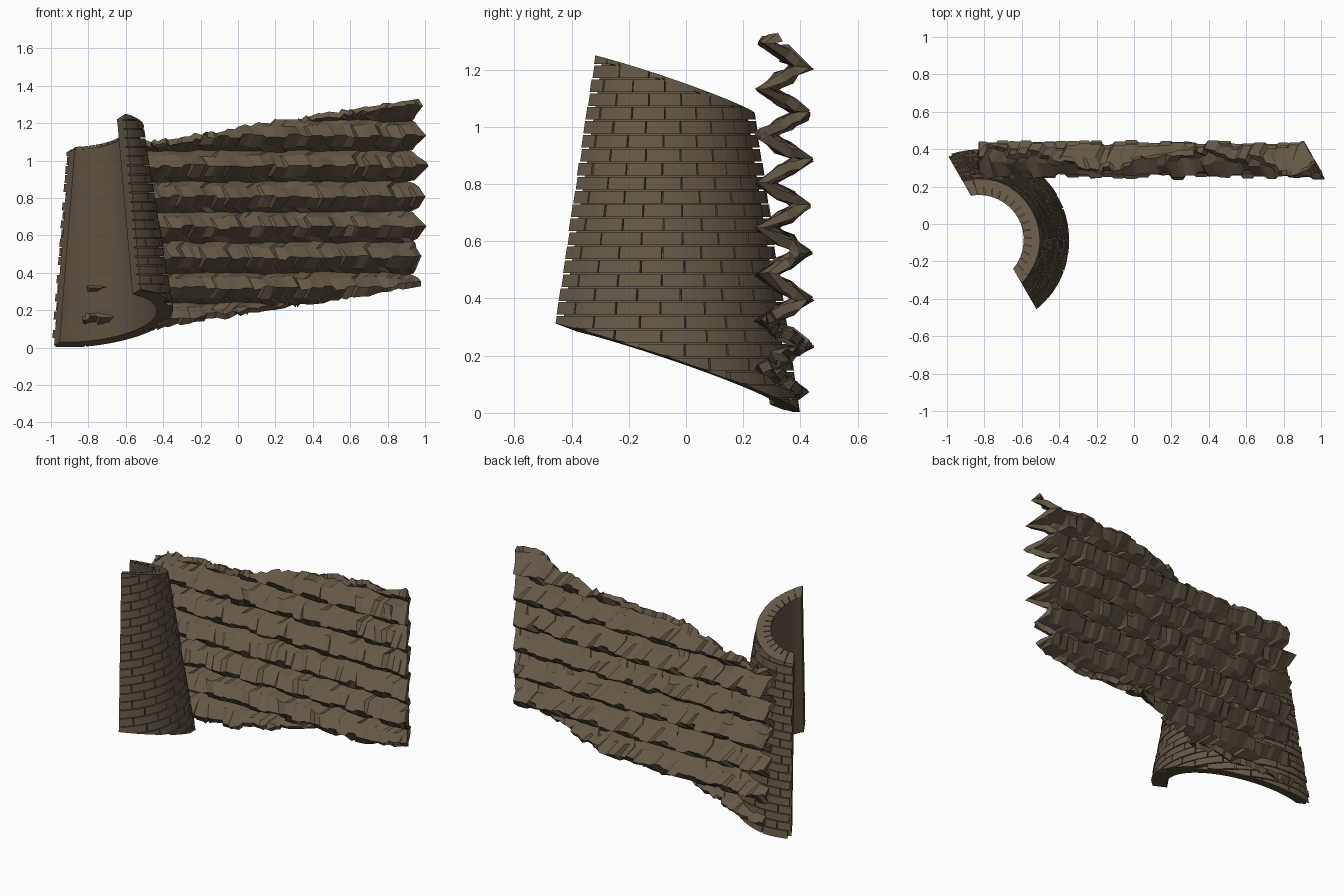
import bpy, bmesh, math, random
from mathutils import Vector

if "Cube" in bpy.data.objects:
    bpy.data.objects.remove(bpy.data.objects["Cube"])

random.seed(4)
mat = bpy.data.materials.new("brown_stone")
mat.diffuse_color = (0.13, 0.10, 0.063, 1)
mat.use_nodes = True
mat.node_tree.nodes["Principled BSDF"].inputs["Base Color"].default_value = mat.diffuse_color

CX, CY, CUT = -0.83, -0.085, 0.082      # tower axis and offset of the straight cut


def finish(name, bm):
    bmesh.ops.recalc_face_normals(bm, faces=bm.faces)
    me = bpy.data.meshes.new(name)
    bm.to_mesh(me)
    bm.free()
    me.materials.append(mat)
    ob = bpy.data.objects.new(name, me)
    bpy.context.collection.objects.link(ob)
    return ob


def slope(x, y):
    return 0.077 * (x + 1) - 0.334 * (y - 0.37)


def flat(t, z, depth):
    """Plan position at arc parameter t (-1..1), height z, depth below the face."""
    r = 0.486
    for _ in range(5):
        a = math.radians(30) + t * math.acos(CUT / (r - depth))
        x, y = CX + (r - depth) * math.cos(a), CY + (r - depth) * math.sin(a)
        r = 0.486 - 0.16 * min(max(z - slope(x, y), 0), 0.99)
    return x, y


def on_tower(t, z, depth, top=0.99):
    """Point on the tapered tower, clamped between sloping base and rim."""
    for _ in range(4):
        lo = slope(*flat(t, z, depth))
        z = min(max(z, lo), lo + top)
    return Vector((*flat(t, z, depth), z))


def curved_block(bm, t0, t1, z0, z1, d0, d1, n, top=0.99):
    rings = []
    for i in range(n + 1):
        t = t0 + (t1 - t0) * i / n
        rings.append([bm.verts.new(on_tower(t, z, d, top))
                      for z, d in ((z0, d0), (z1, d0), (z1, d1), (z0, d1))])
    for a, b in zip(rings, rings[1:]):
        for k in range(4):
            bm.faces.new((a[k], a[(k + 1) % 4], b[(k + 1) % 4], b[k]))
    bm.faces.new(rings[0])
    bm.faces.new(rings[-1][::-1])


# Tower core: smooth inner lining behind the bricks
bm = bmesh.new()
curved_block(bm, -1, 1, -1, 3, 0.03, 0.088, 32, 0.98)
finish("tower_core", bm)

# Tower bricks: running bond, trimmed by the sloping base and rim
bm = bmesh.new()
H, W, GAP = 0.0487, 0.25, 0.005
for row in range(27):
    z0 = row * H
    t = -1 - (W / 2 if row % 2 else 0)
    while t < 1:
        w = W * random.uniform(0.97, 1.03)
        a, b = max(t, -1), min(t + w - 0.008, 1)
        t += w
        if b - a < 0.03:
            continue
        p = on_tower((a + b) / 2, z0 + H / 2, 0)
        lo = slope(p.x, p.y)
        if lo - H < z0 < lo + 0.99 + H / 2:
            curved_block(bm, a, b, z0 + GAP / 2, z0 + H - GAP / 2,
                         random.uniform(0, 0.005), 0.045, 4)
bmesh.ops.dissolve_degenerate(bm, edges=bm.edges, dist=0.0005)
finish("tower_bricks", bm)

# Rim: capstones following the sloping top
bm = bmesh.new()
N = 16
for i in range(N):
    t0 = -1 + 2 * i / N
    curved_block(bm, t0, t0 + 2 / N - 0.015, 3, 3, 0.003, 0.088, 2)
for k, v in enumerate(bm.verts):
    if k % 4 in (0, 3):
        v.co.z -= 0.015
finish("tower_rim", bm)

# Rampart: corrugated stone sheet with blocky, staggered courses
bm = bmesh.new()
PITCH, Q = 0.1625, 0.1625 / 4
cols, rows = 32, 38
grid = []
for j in range(rows):
    z = 0.40 + (j - 11) * Q
    wave = (1, 0, -1, 0)[(j - 11) % 4]
    phase = random.uniform(0, 6.28)
    line = []
    for i in range(cols):
        x0 = -0.88 + i * 0.0625 + (0.03 if j % 2 else 0)
        dy = 0.016 * math.sin(x0 * 26 + phase) + random.uniform(-0.012, 0.012)
        dz = random.uniform(-0.008, 0.008)
        for e in (0, 0.045):
            line.append(bm.verts.new((x0 + e, 0.343 + 0.063 * wave + dy,
                                      z + dz)))
    grid.append(line)
for r0, r1 in zip(grid, grid[1:]):
    for i in range(len(r0) - 1):
        bm.faces.new((r0[i], r0[i + 1], r1[i + 1], r1[i]))


def trim(point, normal):
    bmesh.ops.bisect_plane(bm, geom=bm.verts[:] + bm.edges[:] + bm.faces[:],
                           plane_co=point, plane_no=normal, clear_outer=True)


trim((0, 0.34, 0.185), (0.16, 0, -1))      # sloping foot
trim((0, 0.34, 1.165), (-0.155, 0, 1))     # sloping crest
trim((-0.83, 0, 0), (-1, 0, 0))            # end inside the tower
trim((0.925, 0.4, 0), (0.866, 0.5, 0))     # angled free end
# ragged foot and crest
for v in bm.verts:
    if v.is_boundary and -0.82 < v.co.x < 0.88:
        v.co.z += random.uniform(-0.012, 0.012)
wall = finish("rampart", bm)
sol = wall.modifiers.new("thickness", 'SOLIDIFY')
sol.thickness = 0.034
sol.offset = 0
